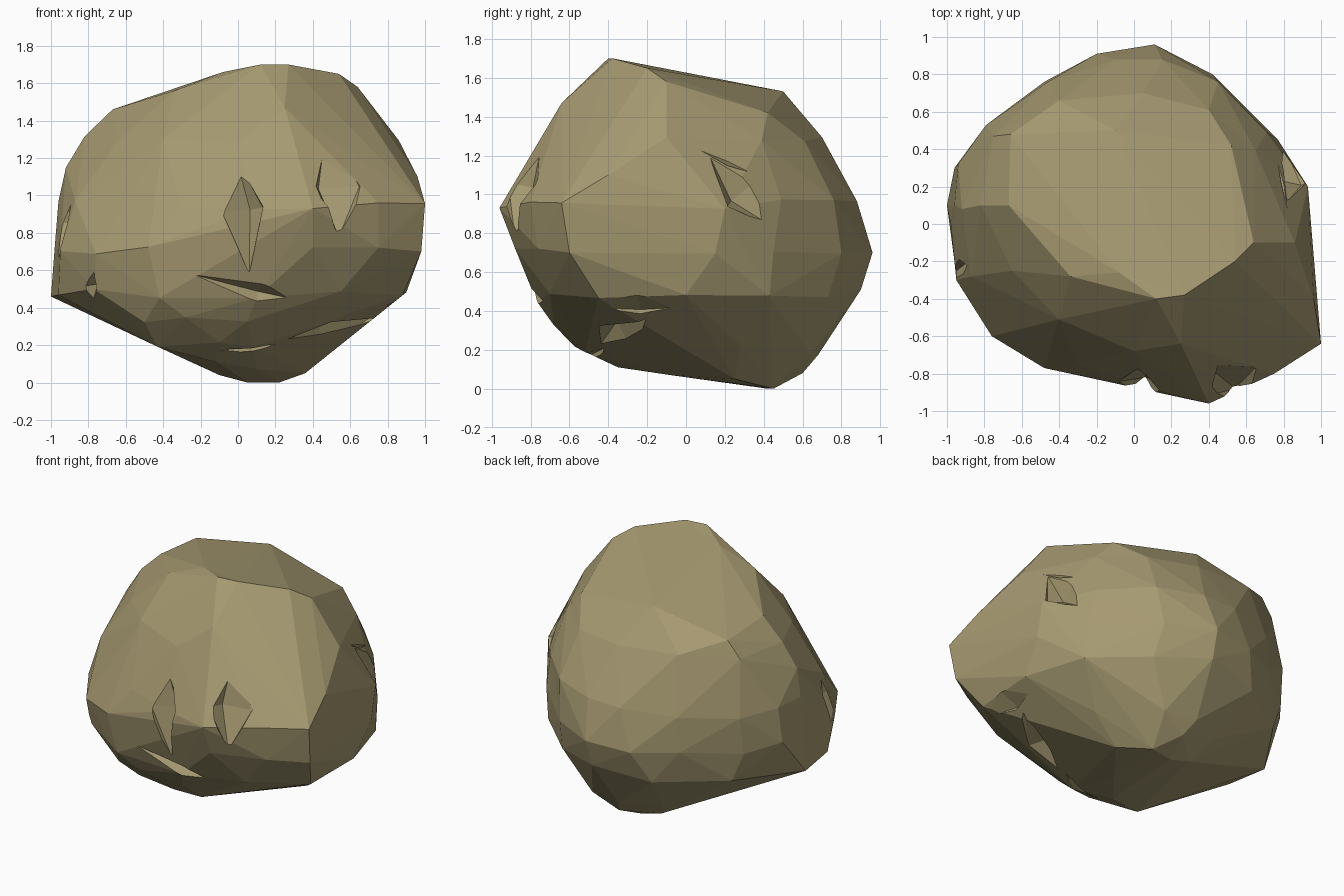
import bpy, bmesh, random
from mathutils import Vector

random.seed(4)

cube = bpy.data.objects.get("Cube")
if cube:
    bpy.data.objects.remove(cube, do_unlink=True)

# One sandy stone colour for the whole boulder
stone = bpy.data.materials.new("sandy_stone")
stone.use_nodes = True
colour = (0.38, 0.32, 0.165, 1)
stone.diffuse_color = colour
shader = next(n for n in stone.node_tree.nodes if n.type == 'BSDF_PRINCIPLED')
shader.inputs["Base Color"].default_value = colour
shader.inputs["Roughness"].default_value = 0.9


def hull_object(name, points, flatten=0.0):
    """Convex solid around the points, with nearly coplanar faces merged."""
    bm = bmesh.new()
    for point in points:
        bm.verts.new(point)
    result = bmesh.ops.convex_hull(bm, input=bm.verts[:])
    loose = set(result["geom_interior"]) | set(result["geom_unused"])
    loose = [g for g in loose if isinstance(g, bmesh.types.BMVert) and g.is_valid]
    bmesh.ops.delete(bm, geom=loose, context='VERTS')
    if flatten:
        bmesh.ops.dissolve_limit(bm, angle_limit=flatten,
                                 verts=bm.verts[:], edges=bm.edges[:])
        bmesh.ops.triangulate(bm, faces=bm.faces[:])
    bmesh.ops.recalc_face_normals(bm, faces=bm.faces[:])
    mesh = bpy.data.meshes.new(name)
    bm.to_mesh(mesh)
    bm.free()
    mesh.materials.append(stone)
    obj = bpy.data.objects.new(name, mesh)
    bpy.context.collection.objects.link(obj)
    return obj


def section(height, outline):
    """Horizontal outline with slightly uneven heights."""
    return [(x, y, height + random.uniform(-0.03, 0.03)) for x, y in outline]


# Sloping crown, the brow corners below it and the keel the boulder rests on
crown = [(.12, -.4, 1.7), (.27, -.38, 1.7), (.54, -.2, 1.65), (.64, -.1, 1.58),
         (.52, .42, 1.42), (-.1, .5, 1.53), (-.66, .48, 1.43),
         (-.67, .1, 1.46), (-.34, -.28, 1.56), (-.08, -.26, 1.66)]
brow = [(.25, -.64, 1.47), (-.92, .08, 1.15), (.96, -.4, 1.1)]
keel = [(.1, -.08, .07), (-.1, .42, .04), (.36, .25, .05), (-.12, -.35, .11),
        (.05, .42, 0), (.22, .45, 0), (.1, .6, .08)]

# Cross-sections of the body from shoulder to underside
shoulder = section(1.3, [(.3, -.74), (.72, -.5), (.86, -.1), (.65, .39),
                         (.4, .61), (.05, .7), (-.4, .66), (-.75, .47),
                         (-.82, .1), (-.65, -.25), (-.4, -.51), (0, -.68)])
upper_girth = section(.95, [(.4, -.96), (.08, -.88), (-.3, -.75), (-.62, -.54),
                            (-.87, -.28), (-.96, .1), (-.94, .32), (-.79, .53),
                            (-.46, .76), (-.1, .88), (.15, .88), (.45, .76),
                            (.71, .49), (.93, .2), (1, -.64), (.75, -.8)])
lower_girth = section(.7, [(.11, .96), (-.2, .91), (-.48, .76), (-.8, .5),
                           (-.96, .3), (-.98, 0), (-.95, -.3), (-.76, -.6),
                           (-.48, -.77), (-.15, -.81), (.4, -.88), (.75, -.76),
                           (.98, -.6), (.93, .15), (.77, .45), (.42, .8)])
belly = section(.48, [(-1, .1), (-.96, -.2), (-.77, -.54), (-.42, -.74),
                      (.1, -.77), (.55, -.7), (.88, -.45), (.9, 0),
                      (.77, .43), (.45, .73), (.1, .9), (-.3, .81), (-.72, .52)])
chin = section(.34, [(-.5, -.61), (-.28, -.69), (.05, -.68)])
underside = section(.2, [(-.43, -.48), (-.1, -.57), (.08, -.52), (.53, .12),
                         (.56, .28), (.28, .64), (.05, .68), (-.2, .56), (-.42, .1)])

boulder = hull_object("boulder", crown + brow + shoulder + upper_girth
                      + lower_girth + belly + chin + underside + keel, flatten=0.06)


def chip(start, end, width, depth):
    """Cut a tapering wedge out of the boulder between two surface points."""
    start, end = Vector(start), Vector(end)
    middle = start.lerp(end, 0.55)
    outward = (middle - Vector((0, 0, .85))).normalized()
    side = (end - start).cross(outward).normalized() * width
    lift = outward * 0.3
    points = [start, end, start + lift, end + lift,
              middle + side * 0.4 - outward * depth,
              middle + side + lift, middle - side + lift,
              middle + side + outward * 0.04, middle - side + outward * 0.04]
    cutter = hull_object("chip_cutter", points)
    cutter.hide_render = True
    cut = boulder.modifiers.new("chip", 'BOOLEAN')
    cut.operation = 'DIFFERENCE'
    cut.solver = 'EXACT'
    cut.object = cutter
    bpy.context.view_layer.objects.active = boulder
    bpy.ops.object.modifier_apply(modifier=cut.name)
    bpy.data.objects.remove(cutter, do_unlink=True)


# Groove and notch on the front
chip((.06, -.82, .58), (-.01, -.78, 1.2), .11, .03)
chip((.47, -.72, 1.37), (.54, -.88, .78), .14, .06)
# Ledge under the front, and hollows between the body and the keel
chip((-.25, -.8, .58), (.42, -.76, .42), .08, .06)
chip((-.15, -.5, .17), (.4, -.43, .2), .05, .04)
chip((.74, -.2, .37), (.22, -.46, .2), .12, .06)
# Chips on the left and right ends
chip((.82, .12, 1.2), (.8, .42, .85), .13, .05)
chip((.86, -.05, 1.3), (.76, .45, 1.08), .05, .04)
chip((.84, -.55, .42), (.84, 0, .42), .11, .06)
chip((-.9, -.25, 1.1), (-.95, -.25, .65), .09, .05)
chip((-.75, -.55, .6), (-.78, -.45, .42), .06, .04)
chip((-.5, -.62, 1.16), (-.3, -.72, 1.08), .03, .03)

for face in boulder.data.polygons:
    face.use_smooth = False
